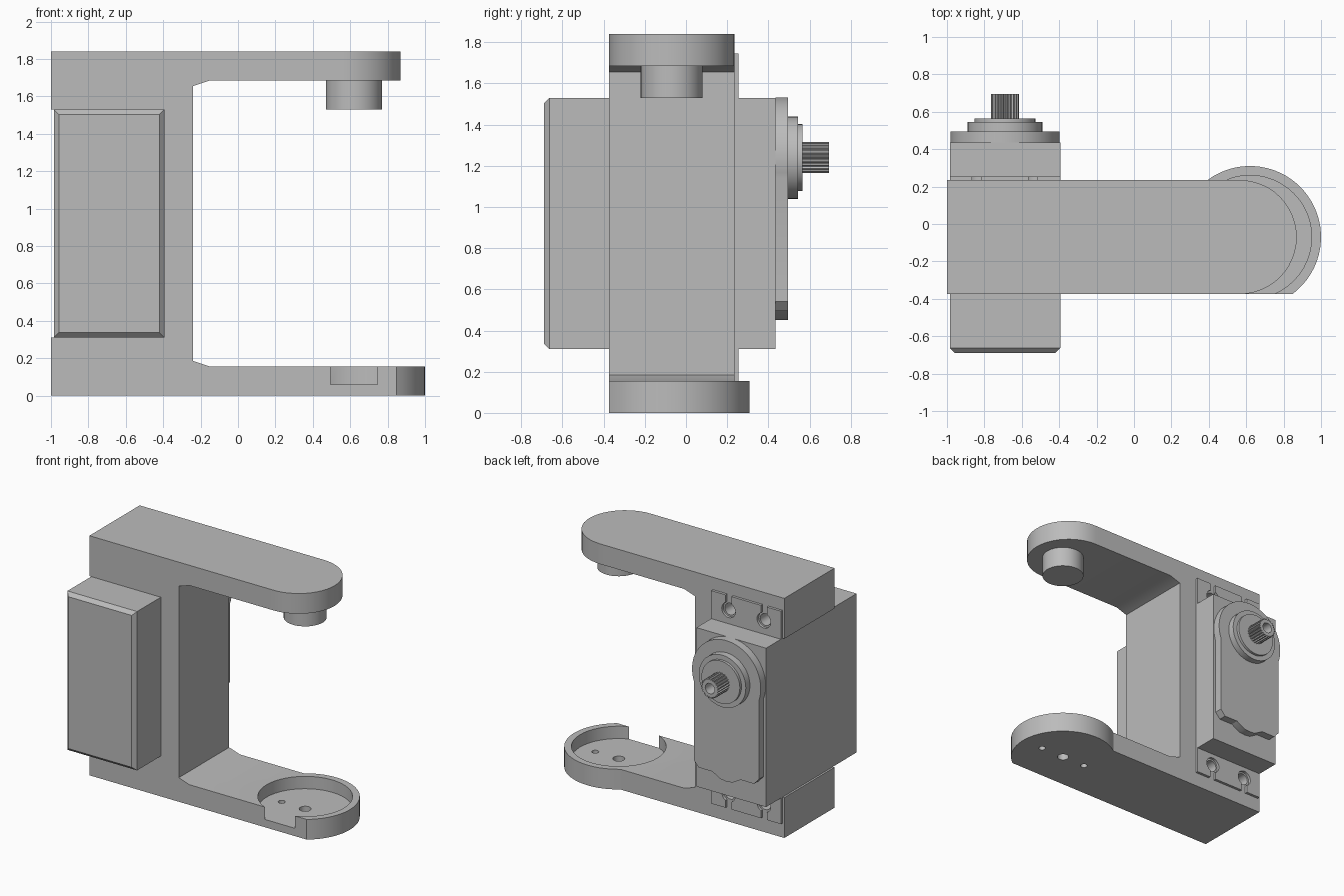
import bpy, bmesh
from math import sin, cos, pi, radians, asin, acos
from mathutils import Vector

cube = bpy.data.objects.get("Cube")
if cube:
    bpy.data.objects.remove(cube, do_unlink=True)

grey = bpy.data.materials.new("plain grey")
grey.use_nodes = True
grey.diffuse_color = (0.5, 0.5, 0.5, 1)
grey.node_tree.nodes["Principled BSDF"].inputs["Base Color"].default_value = (0.5, 0.5, 0.5, 1)


def prism(name, pts, axis, lo, hi):
    """Extrude a 2D outline along y (points are x, z) or z (points are x, y)."""
    def place(p, d):
        return (p[0], d, p[1]) if axis == "y" else (p[0], p[1], d)
    bm = bmesh.new()
    a = [bm.verts.new(place(p, lo)) for p in pts]
    b = [bm.verts.new(place(p, hi)) for p in pts]
    bm.faces.new(a)
    bm.faces.new(b)
    n = len(pts)
    for i in range(n):
        j = (i + 1) % n
        bm.faces.new((a[i], a[j], b[j], b[i]))
    bmesh.ops.recalc_face_normals(bm, faces=bm.faces)
    mesh = bpy.data.meshes.new(name)
    bm.to_mesh(mesh)
    bm.free()
    ob = bpy.data.objects.new(name, mesh)
    bpy.context.collection.objects.link(ob)
    mesh.materials.append(grey)
    return ob


def arc(cx, cy, r, start=0, end=2 * pi, n=40):
    full = abs(end - start - 2 * pi) < 1e-6
    steps = n if full else n + 1
    return [(cx + r * cos(start + (end - start) * i / n),
             cy + r * sin(start + (end - start) * i / n)) for i in range(steps)]


def rect(x0, x1, y0, y1):
    return [(x0, y0), (x1, y0), (x1, y1), (x0, y1)]


def combine(ob, other, op="DIFFERENCE"):
    mod = ob.modifiers.new(op.lower(), "BOOLEAN")
    mod.operation = op
    mod.solver = "EXACT"
    mod.object = other
    bpy.ops.object.select_all(action="DESELECT")
    bpy.context.view_layer.objects.active = ob
    ob.select_set(True)
    bpy.ops.object.modifier_apply(modifier=mod.name)
    bpy.data.objects.remove(other, do_unlink=True)


FRONT, BACK = -0.375, 0.235      # bracket depth
PX, PY = 0.62, -0.07             # pivot axis
BX0, BX1 = -0.985, -0.393        # motor body width
SX, SZ = -0.69, 1.24             # output shaft axis

# Bracket: C-shaped frame with an open bay for the motor
frame = prism("bracket_frame", [
    (-1, 0), (PX, 0), (PX, 0.155), (-0.15, 0.155), (-0.24, 0.185),
    (-0.24, 1.655), (-0.15, 1.685), (0.565, 1.685), (0.565, 1.84), (-1, 1.84),
    (-1, 1.53), (BX1, 1.53), (BX1, 0.31), (-1, 0.31)], "y", FRONT, BACK)

# Rounded tip of the upper arm
tip = prism("tip", [(0.5, FRONT)] + arc(0.565, PY, 0.305, -pi / 2, pi / 2, 24)
            + [(0.5, BACK)], "z", 1.685, 1.84)
combine(frame, tip, "UNION")

# Round cup on the lower arm, cut flat at the front
R = 0.38
low = asin((FRONT - PY) / R)
high = pi - asin((BACK - PY) / R)
cup = prism("cup", arc(PX, PY, R, low, high, 32) + [(PX - R * cos(-low), FRONT)],
            "z", 0, 0.155)
combine(frame, cup, "UNION")
combine(frame, prism("recess", arc(PX, PY, 0.33, n=48), "z", 0.06, 0.3))

# Screw holes in the cup floor
for dx, r in ((-0.2, 0.025), (0, 0.042), (0.2, 0.025)):
    combine(frame, prism("hole", arc(PX + dx, PY, r, n=20), "z", -0.1, 0.2))

# Screw holes behind the mounting ears
for z in (0.22, 1.635):
    for dx in (-0.15, 0.15):
        combine(frame, prism("hole", arc(SX + dx, z, 0.045, n=20), "y", 0, 0.4))

# Pivot peg under the upper arm
peg = prism("pivot_peg", arc(PX, PY, 0.15), "z", 1.53, 1.69)

# Motor body with a chamfered front face
body = prism("motor_body", rect(BX0, BX1, 0.31, 1.53), "y", -0.69, 0.435)
bm = bmesh.new()
bm.from_mesh(body.data)
edges = [e for e in bm.edges if all(v.co.y < -0.6 for v in e.verts)]
bmesh.ops.bevel(bm, geom=edges, offset=0.027, segments=1, affect="EDGES")
bm.to_mesh(body.data)
bm.free()

# Mounting ears with slotted holes
ears = []
for name, z0, z1, zh, s0, s1 in (("upper_ear", 1.53, 1.745, 1.635, 1.635, 1.8),
                                 ("lower_ear", 0.11, 0.31, 0.22, 0.05, 0.22)):
    ear = prism(name, rect(BX0, BX1, z0, z1), "y", BACK, 0.255)
    for x in (SX - 0.15, SX + 0.15):
        combine(ear, prism("hole", arc(x, zh, 0.058, n=24), "y", 0.2, 0.3))
        combine(ear, prism("slot", rect(x - 0.025, x + 0.025, s0, s1), "y", 0.2, 0.3))
    ears.append(ear)

# Gear cover: round top, straight sides, small bump in the lower edge
W = 0.275
t = acos(W / 0.292)
cover = prism("gear_cover", arc(SX, SZ, 0.292, -t, pi + t, 40) + [
    (SX - W, 0.54), (SX - W + 0.04, 0.495), (SX - 0.12, 0.495),
    (SX - 0.05, 0.455), (SX, 0.45), (SX + 0.05, 0.455),
    (SX + 0.12, 0.495), (SX + W - 0.04, 0.495), (SX + W, 0.54)], "y", 0.435, 0.495)

# Stepped bosses
boss = prism("large_boss", arc(SX, SZ, 0.2), "y", 0.49, 0.545)
collar = prism("small_boss", arc(SX, SZ, 0.163), "y", 0.54, 0.565)

# Splined output shaft with a bored end
TEETH = 22
outline = []
for i in range(TEETH * 4):
    r = 0.075 if i % 4 < 2 else 0.066
    a = 2 * pi * i / (TEETH * 4)
    outline.append((SX + r * cos(a), SZ + r * sin(a)))
shaft = prism("splined_shaft", outline, "y", 0.56, 0.695)
combine(shaft, prism("bore", arc(SX, SZ, 0.04, n=24), "y", 0.58, 0.8))

# Smooth the curved walls, keeping edges sharp
bpy.ops.object.select_all(action="DESELECT")
for ob in [frame, peg, body, cover, boss, collar, shaft] + ears:
    ob.select_set(True)
bpy.context.view_layer.objects.active = frame
bpy.ops.object.shade_smooth_by_angle(angle=radians(25))
